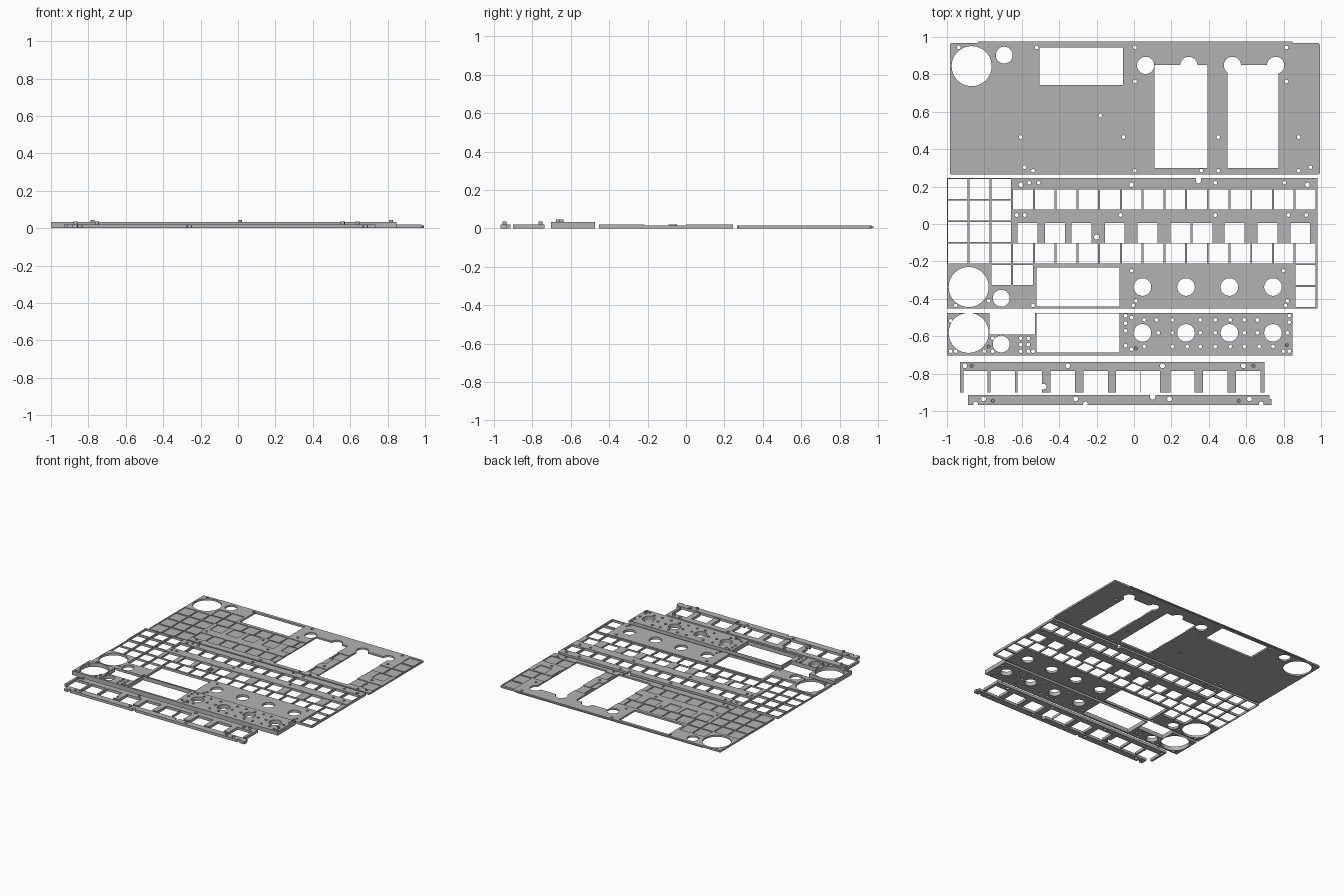
import bpy
import bmesh
from math import cos, sin, tau

cube = bpy.data.objects.get("Cube")
if cube:
    bpy.data.objects.remove(cube, do_unlink=True)

grey = bpy.data.materials.new("plain grey")
grey.use_nodes = True
grey.diffuse_color = (0.45, 0.45, 0.45, 1)
grey.node_tree.nodes["Principled BSDF"].inputs["Base Color"].default_value = grey.diffuse_color


# Profile helpers
def rect(left, right, front, back, chamfer=0.0):
    c = chamfer
    if not c:
        return [(left, front), (right, front), (right, back), (left, back)]
    return [(left + c, front), (right - c, front), (right, front + c), (right, back - c),
            (right - c, back), (left + c, back), (left, back - c), (left, front + c)]


def square(x, y, size):
    h = size / 2
    return rect(x - h, x + h, y - h, y + h)


def disc(x, y, radius):
    n = 40 if radius > 0.03 else 16
    return [(x + radius * cos(tau * i / n), y + radius * sin(tau * i / n)) for i in range(n)]


def row(y, xs, radius=0.01):
    return [disc(x, y, radius) for x in xs]


def column(x, ys, radius=0.01):
    return [disc(x, y, radius) for y in ys]


def add_prism(bm, profile, bottom, top):
    low = [bm.verts.new((x, y, bottom)) for x, y in profile]
    high = [bm.verts.new((x, y, top)) for x, y in profile]
    bm.faces.new(low[::-1])
    bm.faces.new(high)
    for i in range(len(low)):
        j = (i + 1) % len(low)
        bm.faces.new((low[i], low[j], high[j], high[i]))


def prism_object(name, prisms):
    bm = bmesh.new()
    for prism in prisms:
        add_prism(bm, *prism)
    bmesh.ops.recalc_face_normals(bm, faces=bm.faces)
    mesh = bpy.data.meshes.new(name)
    bm.to_mesh(mesh)
    bm.free()
    obj = bpy.data.objects.new(name, mesh)
    bpy.context.collection.objects.link(obj)
    return obj


def plate(name, outline, bottom, top, holes=(), pockets=(), floor=0.0):
    """Slab with through holes and shallow pockets cut from above."""
    obj = prism_object(name, [(outline, bottom, top)])
    cuts = [(p, bottom - 0.1, top + 0.1) for p in holes]
    cuts += [(p, floor, top + 0.05) for p in pockets]
    if cuts:
        cutter = prism_object(name + "_cutter", cuts)
        cutter.hide_render = True
        mod = obj.modifiers.new("cut", "BOOLEAN")
        mod.operation = "DIFFERENCE"
        mod.solver = "EXACT"
        mod.use_self = True
        mod.object = cutter
        bpy.context.view_layer.update()
        graph = bpy.context.evaluated_depsgraph_get()
        cut_mesh = bpy.data.meshes.new_from_object(obj.evaluated_get(graph))
        obj.modifiers.clear()
        obj.data = cut_mesh
        bpy.data.objects.remove(cutter, do_unlink=True)
    obj.data.materials.clear()
    obj.data.materials.append(grey)
    bpy.ops.object.select_all(action="DESELECT")
    obj.select_set(True)
    bpy.context.view_layer.objects.active = obj
    bpy.ops.object.shade_smooth_by_angle()
    return obj


def pins(name, points, bottom, top):
    for i, (x, y) in enumerate(points):
        plate(f"{name}_{i + 1}", disc(x, y, 0.011), bottom, top, [disc(x, y, 0.005)])


# Key openings, shared by the key plate and the base plate
PITCH, CELL = 0.1162, 0.106
STAGGERED = [-0.569, -0.423, -0.28, -0.103, 0.073, 0.248, 0.366, 0.537, 0.713, 0.889]


def key_x(i):
    return -1 + PITCH * (i + 0.5)


key_centres = [(key_x(i), 0.187 - 0.115 * r) for r in range(3) for i in range(3)]
key_centres += [(key_x(i), 0.131) for i in range(3, 17)]
key_centres += [(x, -0.048) for x in STAGGERED]
key_centres += [(key_x(i), -0.158) for i in range(17)]
key_centres += [(key_x(i), -0.272) for i in (2, 3, 16)] + [(key_x(16), -0.39)]
keys = [square(x, y, CELL) for x, y in key_centres]

KNOBS = [0.045, 0.278, 0.51, 0.743]


def control_holes(y):
    """Large dial, small dial, display window and knob holes."""
    return [disc(-0.884, y, 0.107), disc(-0.71, y - 0.06, 0.045),
            rect(-0.52, -0.077, y - 0.104, y + 0.104)] + row(y, KNOBS, 0.047)


# Key plate with a lowered band through the lower key rows
holes = keys + control_holes(-0.337)
holes += row(0.21, [-0.605, -0.013, 0.927], 0.012)
holes += row(0.22, [-0.56, -0.51, 0.435, 0.804])
holes += row(0.048, [-0.628, -0.585, -0.072, 0.435, 0.825, 0.92])
holes += row(-0.25, [-0.013, 0.8]) + row(-0.435, [-0.953, -0.54, -0.003, 0.81])
holes += row(-0.41, [-0.777, 0.01, 0.82])
holes += [disc(-0.2, -0.07, 0.014), disc(0.345, 0.23, 0.013), rect(0.332, 0.358, 0.23, 0.26)]
plate("key_plate", rect(-1, 0.98, -0.452, 0.245), 0, 0.019, holes,
      [rect(-1.1, 1.1, -0.217, 0)], 0.014)
plate("key_plate_boss", disc(-0.2, -0.07, 0.022), 0, 0.019, [disc(-0.2, -0.07, 0.014)])

# Base plate: the same layout flipped front to back, keys as shallow pockets
SHIFT, FLIP = 0.017, 0.505
pockets = [square(x + SHIFT, FLIP - y, CELL) for x, y in key_centres]
holes = [disc(-0.868, 0.844, 0.107), disc(-0.694, 0.903, 0.045),
         rect(-0.505, -0.06, 0.742, 0.945),
         rect(0.11, 0.394, 0.299, 0.85), rect(0.5, 0.773, 0.299, 0.85)]
holes += row(0.848, [0.062, 0.293, 0.526, 0.757], 0.046)
holes += row(0.944, [-0.937, -0.52, 0.005, 0.815]) + row(0.762, [0.005, 0.815])
holes += row(0.465, [-0.606, -0.056, 0.45, 0.88]) + [disc(-0.18, 0.58, 0.01)]
holes += row(0.304, [-0.585, 0.943]) + row(0.285, [-0.54, 0.005, 0.36, 0.45, 0.88])
plate("base_plate", rect(-0.985, 0.995, 0.265, 0.967, 0.008), 0, 0.014, holes, pockets, 0.009)
plate("base_back_lip", rect(-0.835, 0.848, 0.96, 0.977), 0.002, 0.01)

# Thick control spacer with an open bay at the back
holes = control_holes(-0.582) + [rect(-0.772, -0.53, -0.59, -0.4)]
holes += row(-0.513, [0.055, 0.12, 0.205, 0.355, 0.435, 0.515, 0.59, 0.66])
holes += row(-0.582, [0.13, 0.205, 0.355, 0.435, 0.59, 0.66, 0.82])
holes += row(-0.655, [0.055, 0.205, 0.285, 0.355, 0.435, 0.515, 0.59, 0.67, 0.743])
holes += column(-0.045, [-0.49, -0.53, -0.57, -0.65])
holes += column(-0.013, [-0.5, -0.67]) + column(0.83, [-0.49, -0.525, -0.68])
for x in (-0.605, -0.565):
    holes += column(x, [-0.61, -0.645, -0.68])
holes += row(-0.68, [-0.98, -0.953, -0.8, -0.756, -0.54, 0.8])
holes += [disc(-0.756, -0.61, 0.01), disc(-0.98, -0.518, 0.01)]
plate("control_spacer", rect(-1, 0.848, -0.702, -0.475), 0, 0.033, holes)
pins("spacer_pin", [(-0.777, -0.655), (0.01, -0.665), (0.817, -0.648)], 0.03, 0.045)

# Comb strip: teeth left between open slots
holes = [rect(x - w / 2, x + w / 2, -1, -0.785)
         for x, w in ((s - 0.278, 0.1 if 0.3 < s < 0.4 else 0.13) for s in STAGGERED)]
holes += row(-0.758, [-0.905, -0.355, 0.152, 0.585], 0.013) + [disc(-0.48, -0.87, 0.014)]
holes += [rect(-0.51, -0.48, -0.884, -0.856)]
plate("comb_strip", rect(-0.93, 0.697, -0.9, -0.737), 0, 0.021, holes)
pins("comb_pin", [(-0.868, -0.758), (0.638, -0.758)], 0.015, 0.036)

# Front strip with edge notches
holes = row(-0.935, [-0.804, -0.312, 0.19, 0.617], 0.013)
holes += row(-0.962, [-0.847, -0.26, 0.68], 0.013) + [disc(0.1, -0.926, 0.014)]
holes += [rect(0.086, 0.114, -0.926, -0.9), rect(0.725, 0.8, -0.935, -0.9)]
plate("front_strip", rect(-0.887, 0.734, -0.967, -0.915), 0, 0.021, holes)
pins("strip_pin", [(-0.754, -0.945), (0.56, -0.945)], 0.015, 0.036)
